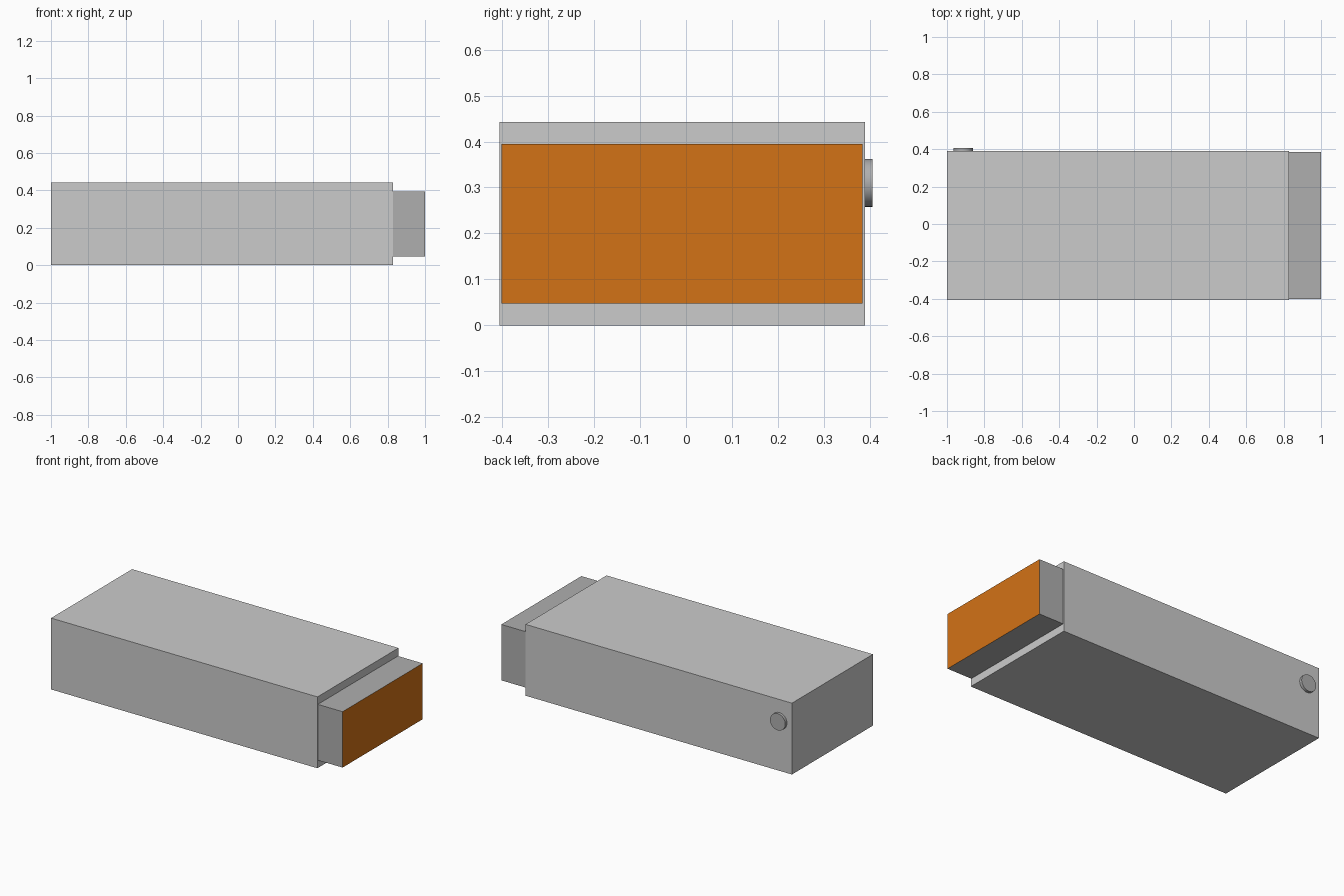
import bpy
import math

if "Cube" in bpy.data.objects:
    bpy.data.objects.remove(bpy.data.objects["Cube"])


def material(name, r, g, b):
    mat = bpy.data.materials.new(name)
    mat.diffuse_color = (r, g, b, 1)
    mat.use_nodes = True
    mat.node_tree.nodes["Principled BSDF"].inputs["Base Color"].default_value = mat.diffuse_color
    return mat


def box(name, lo, hi, mat=None):
    """Box between two opposite corners."""
    centre = [(a + b) / 2 for a, b in zip(lo, hi)]
    bpy.ops.mesh.primitive_cube_add(size=1, location=centre)
    obj = bpy.context.object
    obj.name = name
    obj.scale = [b - a for a, b in zip(lo, hi)]
    bpy.ops.object.transform_apply(location=False, rotation=False, scale=True)
    if mat:
        obj.data.materials.append(mat)
    return obj


dark_grey = material("dark_grey", 0.43, 0.43, 0.43)
orange = material("orange", 0.65, 0.17, 0.008)

# Main housing
box("housing", (-1.0, -0.406, 0.0), (0.83, 0.389, 0.443))

# Stepped end block, with an orange end face
end_block = box("end_block", (0.83, -0.402, 0.048), (1.0, 0.384, 0.395), dark_grey)
end_block.data.materials.append(orange)
for face in end_block.data.polygons:
    if face.normal.x > 0.9:
        face.material_index = 1

# Round button on the back side
bpy.ops.mesh.primitive_cylinder_add(
    vertices=32, radius=0.052, depth=0.017,
    location=(-0.914, 0.3975, 0.31), rotation=(math.pi / 2, 0, 0))
button = bpy.context.object
button.name = "button"
button.data.materials.append(dark_grey)
bpy.ops.object.shade_smooth_by_angle(angle=math.radians(30))
